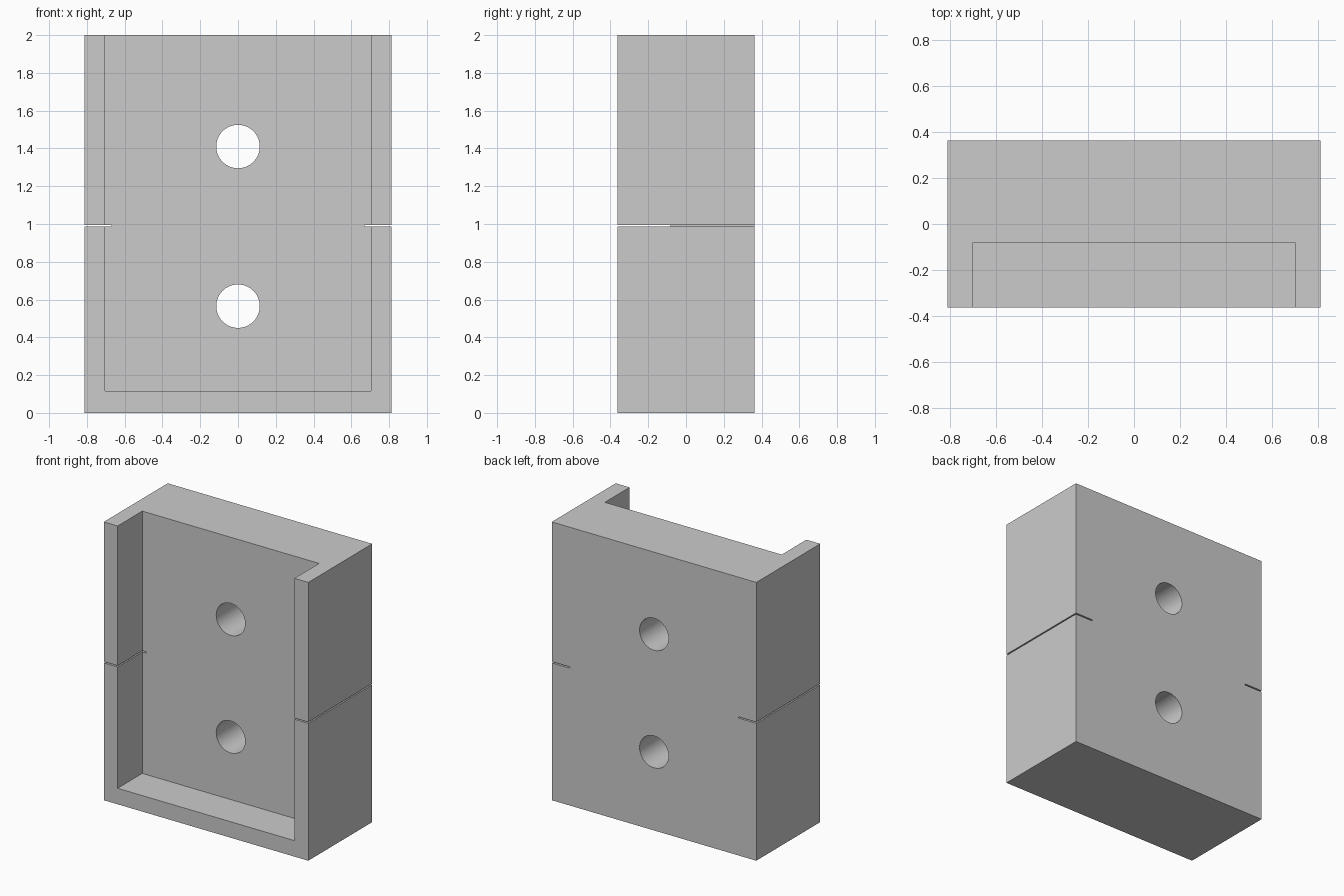
import bpy
from mathutils import Vector

if "Cube" in bpy.data.objects:
    bpy.data.objects.remove(bpy.data.objects["Cube"])

W, D, H = 0.813, 0.363, 2.0      # half width, half depth, height


def box(name, lo, hi):
    lo, hi = Vector(lo), Vector(hi)
    bpy.ops.mesh.primitive_cube_add(size=1, location=(lo + hi) / 2)
    ob = bpy.context.object
    ob.name = name
    ob.scale = hi - lo
    bpy.ops.object.transform_apply(location=True, rotation=False, scale=True)
    return ob


# Solid block
block = box("bracket_block", (-W, -D, 0), (W, D, H))

# Front pocket, open at the top
cutters = [box("pocket_cutter", (-0.703, -D - 0.2, 0.115), (0.703, -0.083, H + 0.2))]

# Thin saw slits through both side walls
for side in (-1, 1):
    xs = sorted((side * 0.67, side * (W + 0.1)))
    cutters.append(box("slit_cutter", (xs[0], -D - 0.1, 0.987), (xs[1], D + 0.1, 0.996)))

# Two screw holes through the back plate
for z in (0.565, 1.41):
    bpy.ops.mesh.primitive_cylinder_add(vertices=64, radius=0.115, depth=1.2,
                                        location=(0, 0.1, z), rotation=(1.5707963, 0, 0))
    bpy.context.object.name = "hole_cutter"
    cutters.append(bpy.context.object)

for cutter in cutters:
    cutter.hide_render = True
    mod = block.modifiers.new(cutter.name, 'BOOLEAN')
    mod.operation = 'DIFFERENCE'
    mod.solver = 'EXACT'
    mod.object = cutter

# Apply the cuts and clear the helpers
bpy.ops.object.select_all(action='DESELECT')
bpy.context.view_layer.objects.active = block
block.select_set(True)
for mod in list(block.modifiers):
    bpy.ops.object.modifier_apply(modifier=mod.name)
for cutter in cutters:
    bpy.data.objects.remove(cutter, do_unlink=True)

# Smooth hole walls, crisp block edges
bpy.ops.object.shade_smooth_by_angle(angle=0.52)
